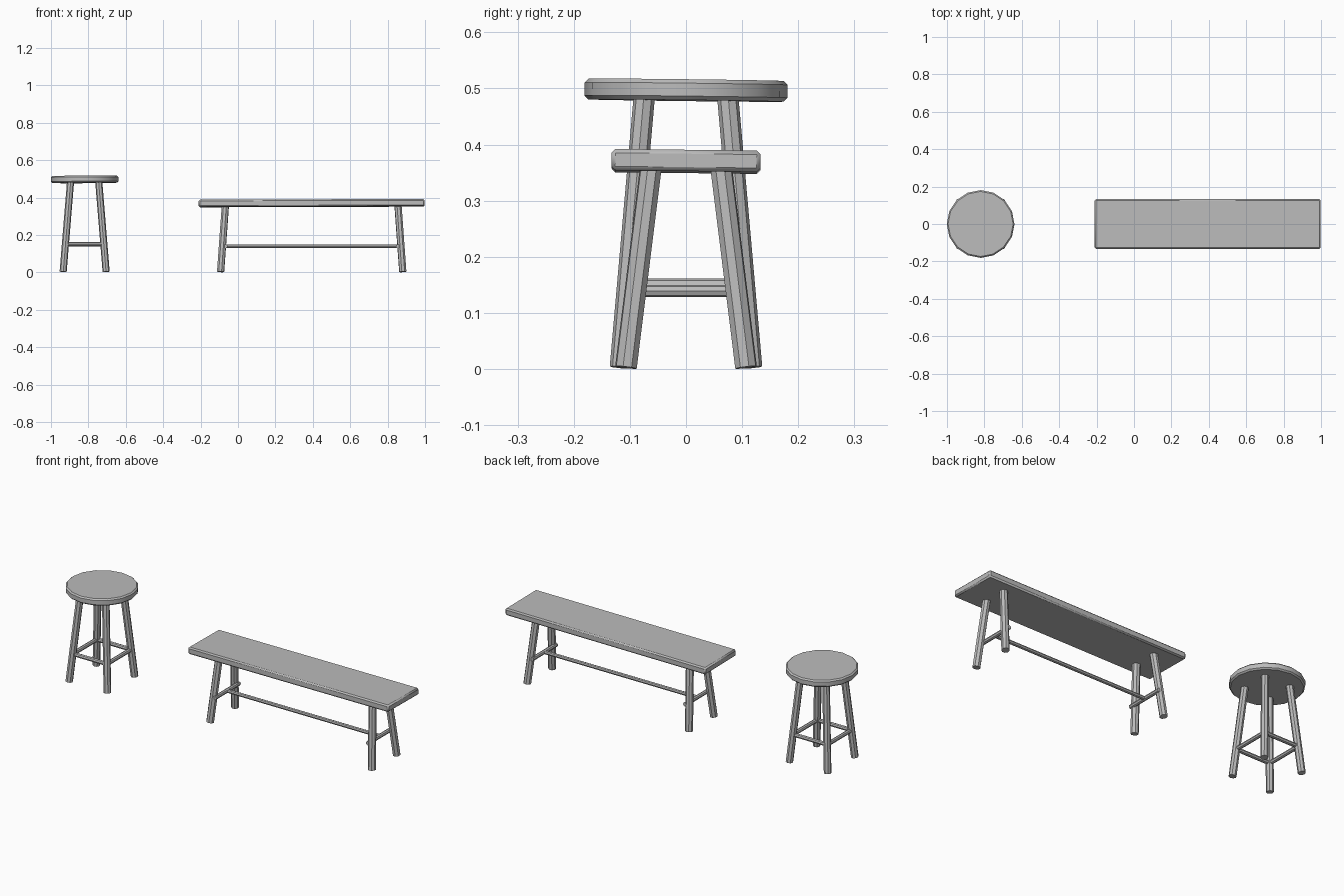
import bpy, math
from mathutils import Vector

if "Cube" in bpy.data.objects:
    bpy.data.objects.remove(bpy.data.objects["Cube"])

grey = bpy.data.materials.new("plain_grey")
grey.use_nodes = True
GREY = (0.5, 0.5, 0.5, 1)
grey.diffuse_color = GREY
grey.node_tree.nodes["Principled BSDF"].inputs["Base Color"].default_value = GREY


def finish(name, bevel=0):
    ob = bpy.context.object
    ob.name = name
    ob.data.materials.append(grey)
    bpy.ops.object.transform_apply(location=False, rotation=False, scale=True)
    if bevel:
        mod = ob.modifiers.new("Bevel", 'BEVEL')
        mod.width = bevel
        mod.segments = 1
        mod.limit_method = 'ANGLE'
        mod.angle_limit = math.radians(40)
    bpy.ops.object.shade_smooth_by_angle(angle=math.radians(30))
    return ob


def rod(name, a, b, radius, sides=8):
    """Straight round bar between two points."""
    a, b = Vector(a), Vector(b)
    d = b - a
    bpy.ops.mesh.primitive_cylinder_add(
        vertices=sides, radius=radius, depth=d.length, location=(a + b) / 2,
        rotation=d.to_track_quat('Z', 'Y').to_euler())
    return finish(name)


def legs(prefix, cx, foot, top, height, radius):
    """Four splayed legs, mirrored about the centre."""
    for sx, side in ((-1, "right"), (1, "left")):
        for sy, end in ((-1, "front"), (1, "back")):
            rod(f"{prefix}_leg_{end}_{side}",
                (cx + sx * foot[0], sy * foot[1], 0.003),
                (cx + sx * top[0], sy * top[1], height), radius)


# Round stool: seat, legs and a square of rails
SX = -0.82
bpy.ops.mesh.primitive_cylinder_add(vertices=16, radius=0.181, depth=0.037,
                                    location=(SX, 0, 0.497),
                                    rotation=(-0.012, -0.006, 0))
finish("stool_seat", 0.007)
legs("stool", SX, (0.115, 0.117), (0.075, 0.074), 0.49, 0.019)
R, Z = 0.103, 0.15
for s, end, side in ((-1, "front", "right"), (1, "back", "left")):
    rod("stool_rail_" + end, (SX - R, s * R, Z), (SX + R, s * R, Z), 0.011)
    rod("stool_rail_" + side, (SX + s * R, -R, Z), (SX + s * R, R, Z), 0.011)

# Long bench: top, legs, cross bars and stretcher
BX = 0.394
bpy.ops.mesh.primitive_cube_add(size=1, location=(BX, 0, 0.37),
                                rotation=(-0.012, -0.003, 0))
bpy.context.object.scale = (1.208, 0.266, 0.038)
finish("bench_top", 0.007)
legs("bench", BX, (0.487, 0.107), (0.461, 0.062), 0.365, 0.02)
for s, side in ((-1, "right"), (1, "left")):
    x = BX + s * 0.461
    rod("bench_cross_bar_" + side, (x, -0.105, 0.139), (x, 0.105, 0.139), 0.011)
rod("bench_stretcher", (BX - 0.461, 0, 0.139), (BX + 0.461, 0, 0.139), 0.01)
